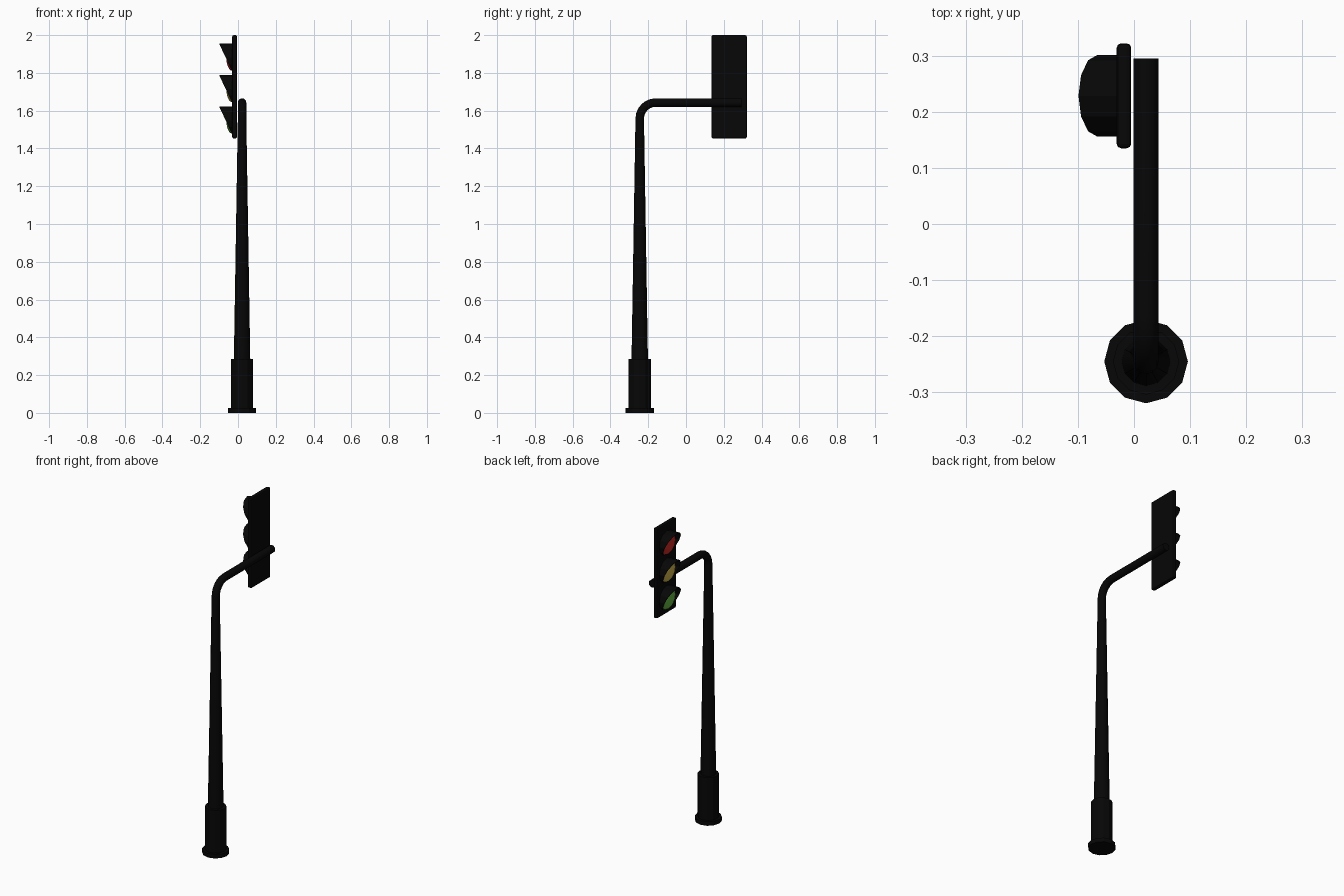
import bpy, bmesh
from math import sin, cos, pi, radians
from mathutils import Vector

if "Cube" in bpy.data.objects:
    bpy.data.objects.remove(bpy.data.objects["Cube"])

SIDES = 12
POST_X, POST_Y = 0.0215, -0.245
HEAD_Y = 0.2285


def material(name, rgb):
    m = bpy.data.materials.new(name)
    m.use_nodes = True
    m.diffuse_color = (*rgb, 1)
    m.node_tree.nodes["Principled BSDF"].inputs["Base Color"].default_value = (*rgb, 1)
    return m


black = material("black metal", (0.002, 0.002, 0.002))
red = material("red lens", (0.6, 0.025, 0.018))
amber = material("amber lens", (0.62, 0.46, 0.075))
green = material("green lens", (0.13, 0.45, 0.055))


def loft(name, rings, mat, caps=True, smooth=False):
    """Skin a row of equal rings of points."""
    bm = bmesh.new()
    rows = [[bm.verts.new(p) for p in ring] for ring in rings]
    for a, b in zip(rows, rows[1:]):
        for i in range(SIDES):
            j = (i + 1) % SIDES
            bm.faces.new((a[i], a[j], b[j], b[i]))
    if caps:
        bm.faces.new(rows[0])
        bm.faces.new(rows[-1])
    bmesh.ops.recalc_face_normals(bm, faces=bm.faces)
    me = bpy.data.meshes.new(name)
    bm.to_mesh(me)
    bm.free()
    me.materials.append(mat)
    ob = bpy.data.objects.new(name, me)
    bpy.context.collection.objects.link(ob)
    if smooth:
        bpy.ops.object.select_all(action='DESELECT')
        ob.select_set(True)
        bpy.context.view_layer.objects.active = ob
        bpy.ops.object.shade_smooth_by_angle(angle=radians(40))
    return ob


def circle(center, u, v, r):
    c, u, v = Vector(center), Vector(u), Vector(v)
    return [c + r * (u * cos(2 * pi * i / SIDES) + v * sin(2 * pi * i / SIDES))
            for i in range(SIDES)]


def post_ring(z, r):
    return circle((POST_X, POST_Y, z), (1, 0, 0), (0, 1, 0), r)


# Foot and sleeve
loft("base_flange", [post_ring(0, 0.0745), post_ring(0.025, 0.0745)], black)
loft("base_sleeve", [post_ring(0.02, 0.059), post_ring(0.285, 0.059)], black)

# Tapered pole bending into the horizontal arm
BEND, ARM_Z, ARM_R = 0.085, 1.643, 0.0225
rings = [post_ring(0.28, 0.0435)]
for k in range(7):
    t = k / 6 * pi / 2
    center = (POST_X, POST_Y + BEND * (1 - cos(t)), ARM_Z - BEND * (1 - sin(t)))
    rings.append(circle(center, (1, 0, 0), (0, cos(t), -sin(t)), ARM_R))
rings.append(circle((POST_X, 0.295, ARM_Z), (1, 0, 0), (0, 0, -1), ARM_R))
loft("pole_and_arm", rings, black, smooth=True)

# Backing panel
bpy.ops.mesh.primitive_cube_add(size=1, location=(-0.018, HEAD_Y, 1.7265))
panel = bpy.context.object
panel.name = "signal_panel"
panel.scale = (0.026, 0.187, 0.547)
bpy.ops.object.transform_apply(location=False, rotation=False, scale=True)
panel.data.materials.append(black)
bev = panel.modifiers.new("soft edges", 'BEVEL')
bev.width, bev.segments = 0.008, 2

# Three lamps: a domed lens bulging out under a slanted visor
VISOR_R, FACE_X = 0.073, -0.031
for k, (label, mat) in enumerate((("red", red), ("amber", amber), ("green", green))):
    z = 1.882 - 0.1665 * k
    back = circle((FACE_X + 0.004, HEAD_Y, z), (0, 0, 1), (0, 1, 0), VISOR_R)
    front = circle((FACE_X, HEAD_Y, z), (0, 0, 1), (0, 1, 0), VISOR_R)
    for p in front:
        p.x -= 0.034 * (1 + (p.z - z) / VISOR_R)
    visor = loft(label + "_visor", [back, front], black, caps=False)
    shell = visor.modifiers.new("thickness", 'SOLIDIFY')
    shell.thickness, shell.offset = 0.003, -1

    dome = []
    for s in range(6):
        a = s / 6 * pi / 2
        dome.append(circle((FACE_X - 0.031 * sin(a), HEAD_Y, z),
                           (0, 0, 1), (0, 1, 0), 0.0705 * cos(a)))
    loft(label + "_lens", dome, mat, smooth=True)
